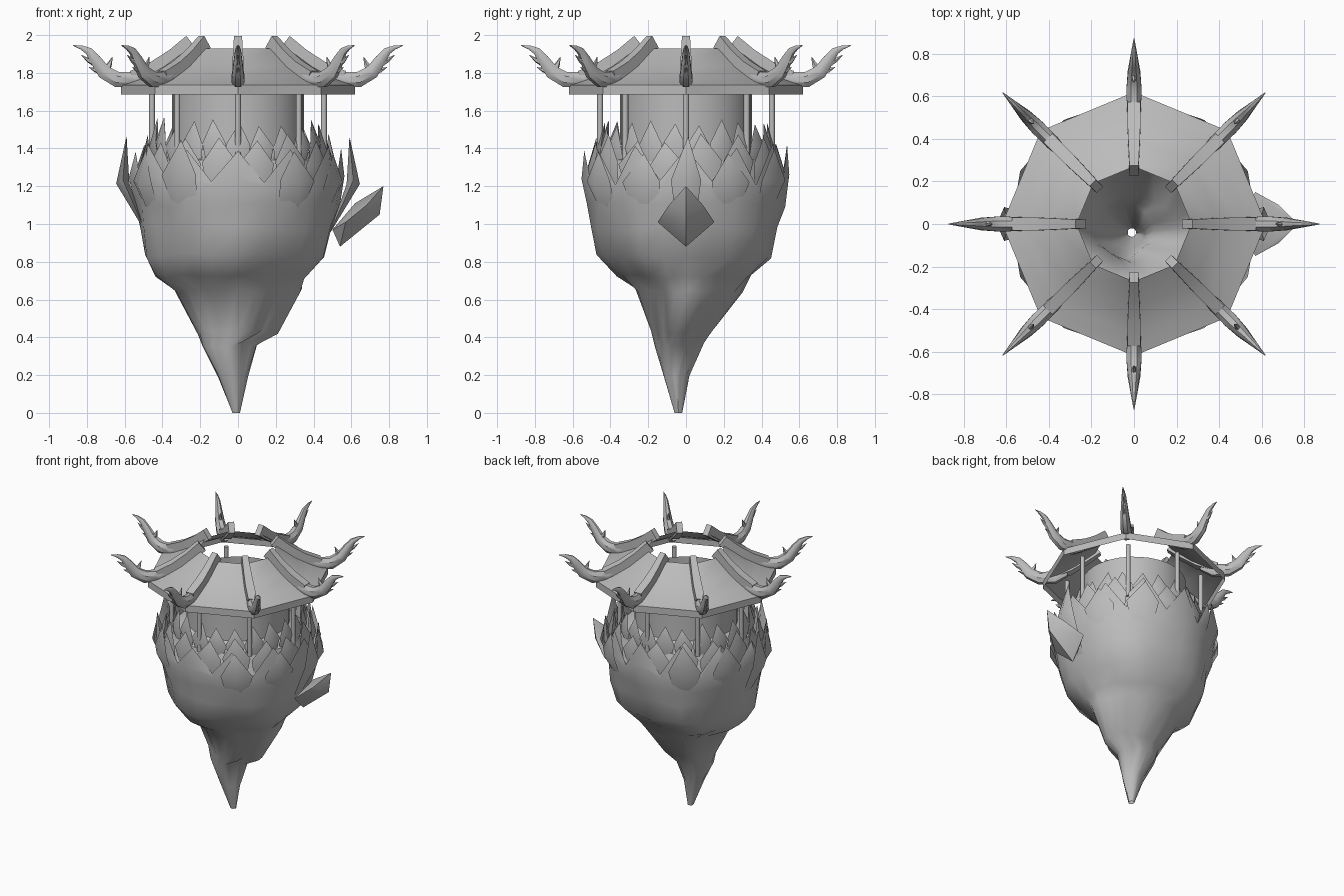
import bpy, bmesh, math, random
from mathutils import Vector, Matrix

random.seed(4)
cube = bpy.data.objects.get("Cube")
if cube:
    bpy.data.objects.remove(cube, do_unlink=True)

stone = bpy.data.materials.new("plain_grey")
stone.use_nodes = True
GREY = (0.5, 0.5, 0.5, 1)
stone.diffuse_color = GREY
stone.node_tree.nodes["Principled BSDF"].inputs["Base Color"].default_value = GREY


def finish(name, bm, angle=40):
    bmesh.ops.recalc_face_normals(bm, faces=bm.faces)
    mesh = bpy.data.meshes.new(name)
    bm.to_mesh(mesh)
    bm.free()
    mesh.materials.append(stone)
    obj = bpy.data.objects.new(name, mesh)
    bpy.context.collection.objects.link(obj)
    bpy.ops.object.select_all(action='DESELECT')
    obj.select_set(True)
    bpy.context.view_layer.objects.active = obj
    bpy.ops.object.shade_smooth_by_angle(angle=math.radians(angle))


def polar(r, a, z):
    return Vector((r * math.cos(a), r * math.sin(a), z))


def loft(bm, rings):
    rows = [[bm.verts.new(p) for p in ring] for ring in rings]
    n = len(rows[0])
    for low, high in zip(rows, rows[1:]):
        for i in range(n):
            j = (i + 1) % n
            bm.faces.new((low[i], low[j], high[j], high[i]))
    return rows


def revolve(bm, profile, sides):
    loft(bm, [[polar(r, math.tau * i / sides, z) for i in range(sides)]
              for r, z in profile])


# Hollow floating rock: (z, centre x, centre y, half width x, half width y)
sections = [
    (0, -.01, -.04, .02, .02),
    (.2, -.03, -.05, .08, .07),
    (.36, -.045, -.03, .145, .13),
    (.43, 0, -.02, .215, .16),
    (.65, 0, .02, .335, .285),
    (.72, -.04, 0, .395, .355),
    (.83, -.01, 0, .47, .46),
    (.98, 0, 0, .51, .49),
    (1.1, 0, 0, .545, .525),
    (1.19, 0, 0, .57, .55),
    (1.22, 0, 0, .575, .56),
]
SIDES = 24
rings = []
for row, (z, cx, cy, rx, ry) in enumerate(sections):
    ring = []
    fold = max(0, row - 7) * .022
    for i in range(SIDES):
        a = math.tau * i / SIDES
        k = 1 + .03 * math.cos(5 * a + 2 * z + .5) * (z < 1) + random.uniform(-.015, .015)
        # sharp ridges on the lower spike
        if .1 < z < .7:
            k -= .1 * math.sin(2 * a) ** 2
        lift = random.uniform(-.015, .015) if z else 0
        # the rim folds into pointed leaves at every second corner
        if i % 2:
            k -= fold
        elif row == len(sections) - 2:
            lift += .06
        elif row == len(sections) - 1:
            lift = .2 + random.uniform(-.04, .02)
            k -= .05
        ring.append((cx + rx * k * math.cos(a), cy + ry * k * math.sin(a), z + lift))
    rings.append(ring)
bm = bmesh.new()
loft(bm, rings)
finish("rock_body", bm, 45)

# Sloping ground inside the ring of shards
bm = bmesh.new()
revolve(bm, [(.5, 1.2), (.45, 1.34), (.34, 1.4)], 24)
finish("ground", bm)


# Pointed shards: a gem with a base, two shoulders and a tip
def shard(bm, a, base, mid, tip, w, bulge):
    out = Matrix.Rotation(a, 3, 'Z')

    def at(rz, side):
        return bm.verts.new(out @ Vector((rz[0], side, rz[1])))
    outline = [at(base, -w * .5), at(base, w * .5), at(mid, w),
               at(tip, random.uniform(-.2, .2) * w), at(mid, -w)]
    for d in (bulge, -bulge):
        peak = at((mid[0] + d, mid[1] - .02), 0)
        for i in range(5):
            bm.faces.new((outline[i], outline[(i + 1) % 5], peak))


def shard_ring(name, angles, base, mid, tip, w, bulge, jitter):
    bm = bmesh.new()
    for a in angles:
        dz = random.uniform(-jitter, jitter)
        shard(bm, a, base, (mid[0], mid[1] + dz / 2), (tip[0], tip[1] + dz), w, bulge)
    finish(name, bm, 50)


def spaced(count):
    return [math.tau * (i + .5) / count for i in range(count)]


corners = [math.radians(s * d + t) for t in (0, 180) for s in (-1, 1) for d in (25, 56)]
shard_ring("side_leaves", (0, math.pi), (.48, .94), (.61, 1.24), (.59, 1.48), .08, .035, .02)
shard_ring("corner_leaves", corners, (.47, 1.0), (.56, 1.24), (.55, 1.41), .11, .03, .04)
shard_ring("middle_shards", spaced(16), (.46, 1.08), (.5, 1.32), (.485, 1.45), .095, .03, .03)
shard_ring("inner_shards", spaced(22), (.41, 1.22), (.45, 1.42), (.43, 1.54), .065, .025, .03)

# Loose crystal on the left side
bm = bmesh.new()
points = [(.5, 0, .97), (.54, 0, .88), (.62, 0, 1.11), (.75, 0, 1.05), (.77, 0, 1.2)]
for s in (-1, 1):
    points += [(.57, s * .15, 1.01), (.68, s * .09, 1.1)]
for p in points:
    bm.verts.new(p)
bmesh.ops.convex_hull(bm, input=bm.verts)
finish("side_crystal", bm, 50)

# Open round wall below the roof
bm = bmesh.new()
revolve(bm, [(.35, 1.3), (.35, 1.7)], 32)
finish("round_wall", bm)

# Slim posts under each roof corner
for i in range(8):
    bm = bmesh.new()
    bmesh.ops.create_cone(bm, cap_ends=True, segments=10, radius1=.016, radius2=.016,
                          depth=.4, matrix=Matrix.Translation(polar(.455, math.tau * i / 8, 1.53)))
    finish("post_%d" % (i + 1), bm)

# Eight-sided roof, open in the middle
bm = bmesh.new()
revolve(bm, [(.62, 1.685), (.62, 1.735), (.52, 1.77), (.4, 1.835), (.27, 1.93)], 8)
finish("roof", bm, 30)


# Ridge horns: sections along a path of (radius, height, half width, half height)
def sweep(bm, path, sides):
    rings = []
    for i, (r, z, w, h) in enumerate(path):
        before, after = path[max(i - 1, 0)], path[min(i + 1, len(path) - 1)]
        d = Vector((after[0] - before[0], after[1] - before[1])).normalized()
        ring = []
        for k in range(sides):
            t = math.tau * (k + .5) / sides
            u = h * math.sin(t)
            ring.append((r - d.y * u, w * math.cos(t), z + d.x * u))
        rings.append(ring)
    rows = loft(bm, rings)
    bm.faces.new(rows[0])
    bm.faces.new(rows[-1])


ridge = [(.25, 1.965, .03, .055), (.34, 1.895, .036, .05), (.44, 1.83, .042, .05),
         (.56, 1.78, .042, .045)]
horn = [(.46, 1.8, .025, .03), (.54, 1.765, .036, .045), (.64, 1.765, .038, .045),
        (.71, 1.805, .032, .04), (.755, 1.87, .023, .032), (.79, 1.915, .017, .022),
        (.83, 1.935, .01, .012), (.872, 1.945, .002, .002)]
# Barbs: (base radius, base height, tip radius, tip height)
barbs = [(.755, 1.85, .83, 1.895), (.72, 1.81, .79, 1.83), (.69, 1.83, .665, 1.885)]
for i in range(8):
    bm = bmesh.new()
    sweep(bm, ridge, 4)
    sweep(bm, horn, 8)
    for r, z, tr, tz in barbs:
        sweep(bm, [(r, z, .014, .02), ((r + tr) / 2, (z + tz) / 2 - .006, .009, .012),
                   (tr, tz, .001, .001)], 5)
    bm.transform(Matrix.Rotation(math.tau * i / 8, 4, 'Z'))
    finish("roof_horn_%d" % (i + 1), bm)
